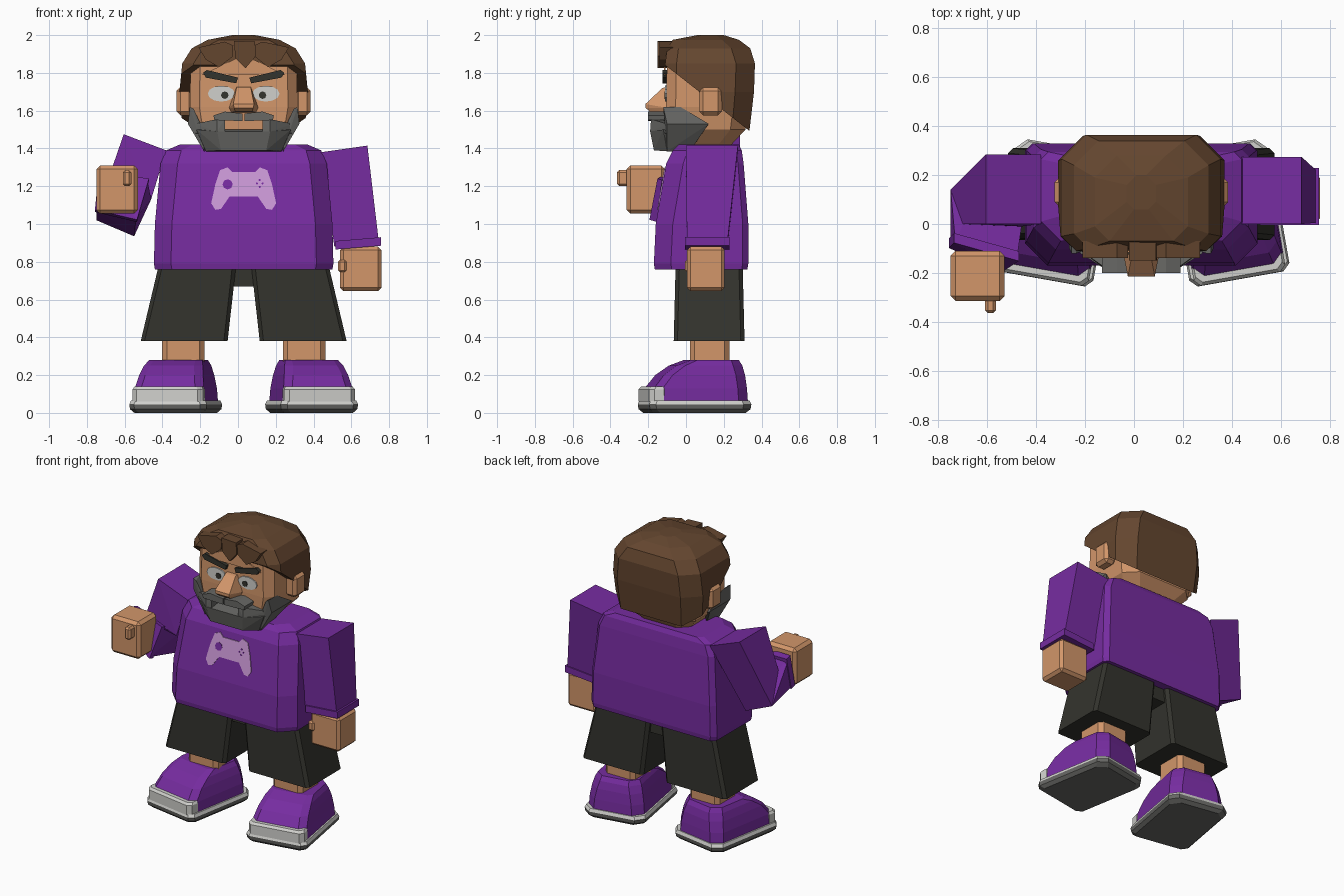
import bpy, bmesh, math
from mathutils import Matrix, Vector

CX = 0.03  # body centre line


def lin(c):
    c /= 255
    return c / 12.92 if c <= 0.04045 else ((c + 0.055) / 1.055) ** 2.4


def material(name, r, g, b):
    m = bpy.data.materials.new(name)
    m.diffuse_color = (lin(r), lin(g), lin(b), 1)
    return m


PURPLE = material("purple_cloth", 118, 44, 160)
SKIN = material("skin", 210, 150, 106)
BROWN = material("brown_hair", 100, 70, 47)
BLACK = material("black_cloth", 51, 51, 45)
GREY = material("grey", 104, 104, 101)
LIGHT = material("light_grey", 208, 208, 204)
LILAC = material("lilac", 203, 152, 214)


def finish(bm, name, mat):
    bmesh.ops.recalc_face_normals(bm, faces=bm.faces)
    me = bpy.data.meshes.new(name)
    bm.to_mesh(me)
    bm.free()
    me.materials.append(mat)
    ob = bpy.data.objects.new(name, me)
    bpy.context.collection.objects.link(ob)
    return ob


def hull(name, mat, pts):
    bm = bmesh.new()
    vs = [bm.verts.new(p) for p in pts]
    r = bmesh.ops.convex_hull(bm, input=vs)
    junk = [v for v in set(r["geom_interior"] + r["geom_unused"]) if isinstance(v, bmesh.types.BMVert)]
    bmesh.ops.delete(bm, geom=junk, context="VERTS")
    bmesh.ops.dissolve_limit(bm, angle_limit=0.02, verts=bm.verts, edges=bm.edges)
    return finish(bm, name, mat)


def loft(name, mat, rings, cut=None, m=None):
    """Rings are (z, x centre, half width, y front, y back, front chamfer, back chamfer)."""
    bm = bmesh.new()
    loops = []
    for z, x, h, a, b, f, k in rings:
        pts = [(x - h + f, a), (x + h - f, a), (x + h, a + f), (x + h, b - k),
               (x + h - k, b), (x - h + k, b), (x - h, b - k), (x - h, a + f)]
        loops.append([bm.verts.new((p[0], p[1], z)) for p in pts])
    for lo, hi in zip(loops, loops[1:]):
        for i in range(8):
            j = (i + 1) % 8
            bm.faces.new((lo[i], lo[j], hi[j], hi[i]))
    bm.faces.new(loops[0][::-1])
    bm.faces.new(loops[-1])
    if cut:
        r = bmesh.ops.bisect_plane(bm, geom=bm.verts[:] + bm.edges[:] + bm.faces[:],
                                   plane_co=cut[0], plane_no=cut[1], clear_inner=True)
        edges = [e for e in r["geom_cut"] if isinstance(e, bmesh.types.BMEdge)]
        bmesh.ops.contextual_create(bm, geom=edges)
    if m:
        bm.transform(m)
    return finish(bm, name, mat)


def box(name, mat, lo, hi, bevel=0.0):
    bm = bmesh.new()
    bmesh.ops.create_cube(bm, size=1)
    for v in bm.verts:
        v.co = [(lo[i] + hi[i]) / 2 + v.co[i] * (hi[i] - lo[i]) for i in range(3)]
    if bevel:
        bmesh.ops.bevel(bm, geom=bm.edges[:], offset=bevel, segments=1, affect="EDGES")
    return finish(bm, name, mat)


def plate(name, mat, pts, front, thick):
    """Extruded x-z outline; front gives the y of its face at a height."""
    bm = bmesh.new()
    f = [bm.verts.new((x, front(z), z)) for x, z in pts]
    b = [bm.verts.new((x, front(z) + thick, z)) for x, z in pts]
    n = len(pts)
    bm.faces.new(f)
    bm.faces.new(b[::-1])
    for i in range(n):
        bm.faces.new((f[i], b[i], b[(i + 1) % n], f[(i + 1) % n]))
    return finish(bm, name, mat)


def oval(x, z, rx, rz, n=12):
    return [(x + rx * math.cos(2 * math.pi * i / n), z + rz * math.sin(2 * math.pi * i / n)) for i in range(n)]


# Shirt body with hem
loft("shirt", PURPLE, [
    (0.76, CX, 0.47, -0.165, 0.325, 0.09, 0.03), (0.79, CX, 0.475, -0.17, 0.33, 0.09, 0.03),
    (1.0, CX, 0.47, -0.16, 0.33, 0.09, 0.03), (1.32, CX, 0.44, -0.105, 0.305, 0.09, 0.03),
    (1.39, CX, 0.41, -0.07, 0.295, 0.08, 0.03), (1.42, CX, 0.34, -0.04, 0.28, 0.07, 0.03)])

# Game pad emblem on the chest
chest = lambda off: (lambda z: -0.16 + (z - 1.0) * 0.172 - off)
half = [(0, 1.275), (0.06, 1.275), (0.085, 1.3), (0.125, 1.285), (0.15, 1.21), (0.172, 1.11),
        (0.15, 1.075), (0.12, 1.08), (0.075, 1.145), (0, 1.145)]
outline = [(CX + x, z) for x, z in half] + [(CX - x, z) for x, z in half[-2:0:-1]]
plate("chest_emblem", LILAC, outline, chest(0.005), 0.008)
plate("emblem_stick", PURPLE, oval(CX - 0.085, 1.21, 0.027, 0.027, 8), chest(0.008), 0.006)
for dx, dz in ((0.07, 0), (0.1, 0), (0.085, 0.018), (0.085, -0.018)):
    plate("emblem_button", PURPLE, oval(CX + dx, 1.215 + dz, 0.006, 0.006, 6), chest(0.008), 0.006)

# Legs and shoes
box("shorts_crotch", BLACK, (CX - 0.07, -0.03, 0.67), (CX + 0.07, 0.27, 0.78))
for s, side in ((-1, "right"), (1, "left")):
    loft(side + "_shorts_leg", BLACK, [
        (0.38, CX + s * 0.315, 0.23, -0.065, 0.31, 0.02, 0.02),
        (0.78, CX + s * 0.245, 0.205, -0.055, 0.30, 0.02, 0.02)])
    loft(side + "_shin", SKIN, [
        (z, CX + s * 0.32, 0.112, 0.02, 0.23, 0.025, 0.025) for z in (0.24, 0.42)])
    m = Matrix.Translation((CX + s * 0.358, 0.047, 0)) @ Matrix.Rotation(s * math.radians(10), 4, "Z")
    loft(side + "_sole", GREY, [
        (0, 0, 0.185, -0.25, 0.25, 0.03, 0.05), (0.02, 0, 0.205, -0.272, 0.272, 0.03, 0.05),
        (0.045, 0, 0.208, -0.276, 0.276, 0.03, 0.05)], m=m)
    loft(side + "_sole_rim", LIGHT, [
        (0.045, 0, 0.208, -0.276, 0.276, 0.03, 0.05), (0.065, 0, 0.2, -0.268, 0.268, 0.03, 0.05)], m=m)
    loft(side + "_shoe", PURPLE, [
        (0.06, 0, 0.19, -0.255, 0.262, 0.04, 0.06), (0.13, 0, 0.185, -0.245, 0.258, 0.04, 0.06),
        (0.2, 0, 0.172, -0.19, 0.25, 0.04, 0.06), (0.25, 0, 0.158, -0.12, 0.238, 0.04, 0.06),
        (0.28, 0, 0.142, -0.04, 0.22, 0.03, 0.05)], m=m)
    loft(side + "_toe_cap", LIGHT, [
        (0.06, 0, 0.19, -0.275, -0.19, 0.025, 0.01), (0.125, 0, 0.19, -0.275, -0.19, 0.025, 0.01),
        (0.14, 0, 0.18, -0.262, -0.19, 0.025, 0.01)], m=m)

# Hanging arm
hull("left_sleeve", PURPLE, [
    (0.44, 0.0, 1.38), (0.685, 0.0, 1.415), (0.685, 0.275, 1.415), (0.44, 0.275, 1.38),
    (0.51, 0.005, 0.88), (0.745, 0.005, 0.91), (0.745, 0.22, 0.91), (0.51, 0.22, 0.88)])
hull("left_cuff", PURPLE, [(x, y, z + dz) for y in (-0.005, 0.23) for dz in (0, 0.045)
                           for x, z in ((0.515, 0.865), (0.757, 0.885))])
box("left_hand", SKIN, (0.54, 0.005, 0.645), (0.76, 0.205, 0.88), 0.018)
box("left_thumb", SKIN, (0.53, -0.005, 0.745), (0.575, 0.07, 0.81), 0.01)

# Bent arm
shoulder = [(-0.605, 0.0, 1.475), (-0.38, 0.0, 1.39), (-0.605, 0.285, 1.475), (-0.38, 0.285, 1.39)]
elbow = [(-0.7, 0.0, 1.2), (-0.46, -0.01, 1.13), (-0.75, 0.14, 1.02), (-0.55, 0.14, 0.935)]
wrist = [(-0.73, -0.08, 1.275), (-0.48, -0.15, 1.235), (-0.75, -0.1, 1.08), (-0.54, -0.19, 1.03)]
hull("right_upper_sleeve", PURPLE, shoulder + elbow)
hull("right_lower_sleeve", PURPLE, elbow + wrist)
mid = sum((Vector(p) for p in wrist), Vector()) / 4
ring = [mid + (Vector(p) - mid) * 1.06 for p in wrist]
hull("right_cuff", PURPLE, ring + [p + Vector((0, 0.04, -0.012)) for p in ring])
box("right_hand", SKIN, (-0.75, -0.315, 1.055), (-0.53, -0.11, 1.31), 0.02)
box("right_thumb", SKIN, (-0.61, -0.365, 1.2), (-0.565, -0.28, 1.285), 0.012)

# Head, ears and nose
loft("head", SKIN, [
    (1.38, CX, 0.15, -0.02, 0.2, 0.04, 0.05), (1.43, CX, 0.2, -0.09, 0.25, 0.05, 0.07),
    (1.5, CX, 0.265, -0.1, 0.315, 0.05, 0.08), (1.62, CX, 0.285, -0.105, 0.33, 0.05, 0.08),
    (1.9, CX, 0.28, -0.1, 0.32, 0.05, 0.08)])
for s in (-1, 1):
    xs = sorted((CX + s * 0.27, CX + s * 0.355))
    box("ear", SKIN, (xs[0], 0.07, 1.575), (xs[1], 0.19, 1.725), 0.02)
hull("nose", SKIN, [(CX + s * x, y, z) for s in (-1, 1) for x, y, z in (
    (0.038, -0.1, 1.725), (0.038, -0.125, 1.72), (0.055, -0.215, 1.635), (0.05, -0.215, 1.615),
    (0.078, -0.1, 1.615), (0.045, -0.19, 1.595), (0.065, -0.1, 1.59))])

# Hair cap cut on a slant, with forehead notch and fringe locks
loft("hair", BROWN, [
    (1.4, CX, 0.315, -0.11, 0.325, 0.06, 0.09), (1.7, CX, 0.34, -0.112, 0.36, 0.06, 0.1),
    (1.85, CX, 0.325, -0.11, 0.365, 0.06, 0.1), (1.93, CX, 0.275, -0.1, 0.34, 0.06, 0.1),
    (1.975, CX, 0.19, -0.07, 0.28, 0.06, 0.09), (2.0, CX, 0.06, 0.06, 0.2, 0.03, 0.04)],
    cut=((0, 0, 1.755), (0, 0.78, 1)))
plate("forehead_notch", SKIN, [(CX - 0.22, 1.79), (CX + 0.22, 1.79), (CX, 1.895)], lambda z: -0.117, 0.009)
lock = [(0.055, 1.945), (0.1, 1.965), (0.24, 1.935), (0.2, 1.87), (0.13, 1.83), (0.06, 1.885)]
for s in (-1, 1):
    plate("side_lock", BROWN, [(CX + s * x, z) for x, z in lock], lambda z: -0.14, 0.07)
plate("middle_lock", BROWN, [(CX - 0.05, 1.97), (CX + 0.06, 1.965), (CX + 0.065, 1.89),
                             (CX + 0.01, 1.825), (CX - 0.045, 1.88)], lambda z: -0.15, 0.09)

# Eyes, brows and moustache
for s in (-1, 1):
    plate("eye_white", LIGHT, oval(CX + s * 0.118, 1.69, 0.072, 0.042), lambda z: -0.111, 0.009)
    plate("pupil", BLACK, oval(CX + s * 0.1, 1.682, 0.02, 0.02, 8), lambda z: -0.115, 0.006)
    plate("eyebrow", BLACK, [(CX + s * x, z) for x, z in (
        (0.03, 1.775), (0.04, 1.745), (0.2, 1.775), (0.215, 1.8), (0.195, 1.815))], lambda z: -0.125, 0.03)
    plate("moustache", GREY, [(CX + s * x, z) for x, z in (
        (0.005, 1.585), (0.1, 1.595), (0.16, 1.575), (0.155, 1.55), (0.005, 1.545))], lambda z: -0.2, 0.1)

# Beard: chin block, mouth corners and sideburns
hull("beard_chin", GREY, [(CX + s * x, y, z) for s in (-1, 1) for x, y, z in (
    (0.14, -0.19, 1.49), (0.25, -0.12, 1.5), (0.12, -0.17, 1.39), (0.2, -0.1, 1.385),
    (0.2, 0.02, 1.385), (0.26, 0.02, 1.48))])
for s in (-1, 1):
    hull("beard_mouth_corner", GREY, [(CX + s * x, y, z) for x, y, z in (
        (0.1, -0.185, 1.48), (0.1, -0.185, 1.555), (0.14, -0.185, 1.555), (0.26, -0.1, 1.53),
        (0.26, -0.1, 1.48), (0.1, -0.08, 1.55), (0.1, -0.08, 1.48), (0.14, -0.19, 1.49))])
    hull("sideburn", GREY, [(CX + s * x, y, z) for x, y, z in (
        (0.285, -0.12, 1.62), (0.265, -0.12, 1.61), (0.285, -0.03, 1.62), (0.295, -0.1, 1.53),
        (0.295, 0.12, 1.53), (0.21, -0.1, 1.49), (0.21, -0.1, 1.385), (0.2, 0.02, 1.385),
        (0.24, 0.1, 1.5), (0.25, 0.05, 1.55))])
